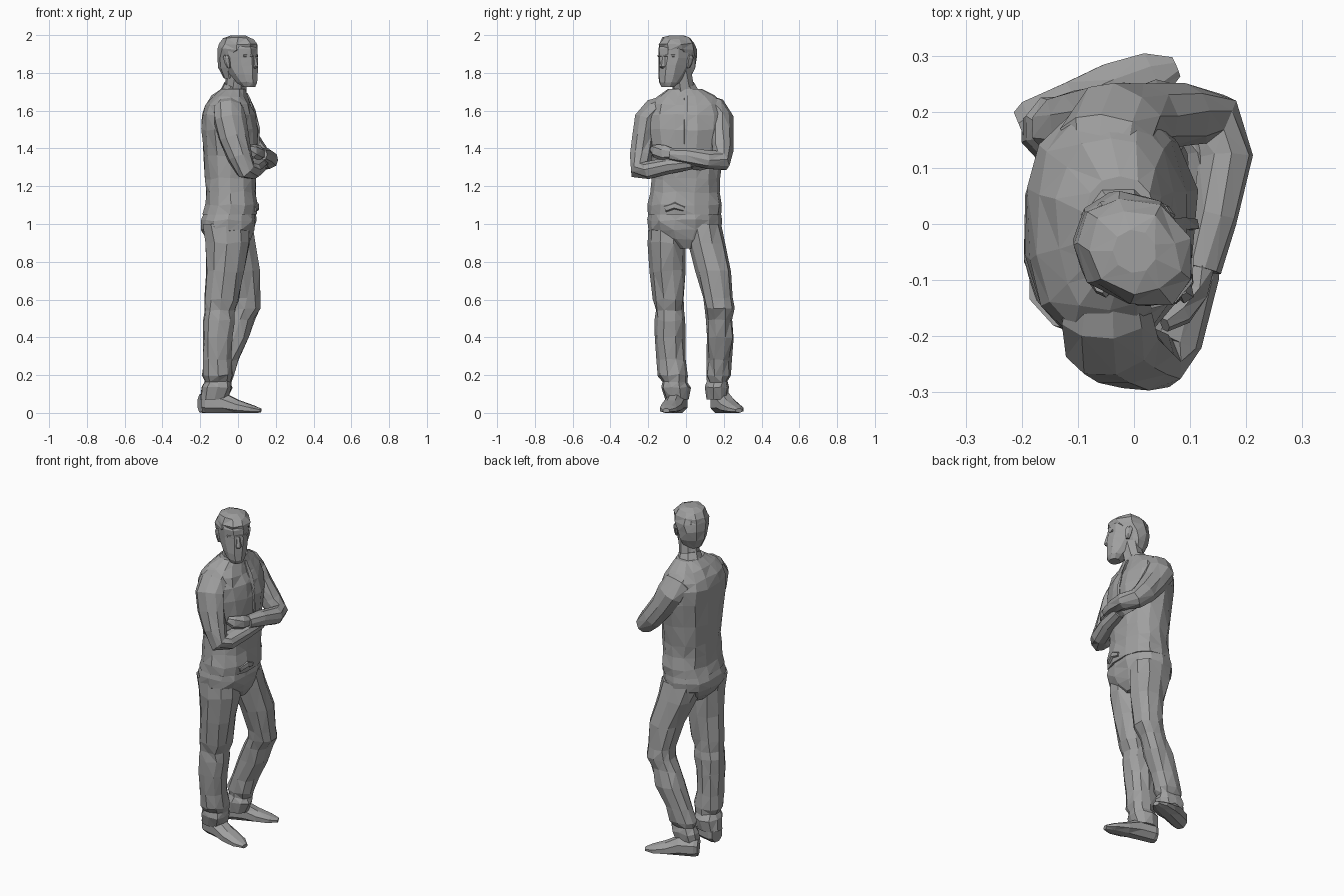
import bpy, bmesh, math, random
from mathutils import Vector, Matrix

random.seed(4)
FACE = math.radians(-40)          # the head is turned from the chest direction (+x)

# One dark grey for the whole figure
GREY = bpy.data.materials.new("dark_grey")
GREY.diffuse_color = (.35, .35, .35, 1)


def skin(name, rings, jitter=0.0, floor=False):
    """Bridge rings of points into a closed, faceted mesh."""
    bm = bmesh.new()
    loops = []
    for k, ring in enumerate(rings):
        loop = []
        for p in ring:
            p = Vector(p)
            if jitter and 0 < k < len(rings) - 1:
                p += Vector([random.uniform(-jitter, jitter) for _ in range(3)])
            if floor:
                p.z = max(p.z, 0.0)
            loop.append(bm.verts.new(p))
        loops.append(loop)
    n = len(loops[0])
    for a, b in zip(loops, loops[1:]):
        for i in range(n):
            j = (i + 1) % n
            bm.faces.new((a[i], a[j], b[j], b[i]))
    bm.faces.new(loops[0])
    bm.faces.new(loops[-1])
    bmesh.ops.triangulate(bm, faces=bm.faces[:], quad_method='SHORT_EDGE')
    bmesh.ops.recalc_face_normals(bm, faces=bm.faces[:])
    me = bpy.data.meshes.new(name)
    bm.to_mesh(me)
    bm.free()
    me.materials.append(GREY)
    ob = bpy.data.objects.new(name, me)
    bpy.context.collection.objects.link(ob)
    return ob


def stack(name, levels, n=10, power=1.0, jitter=0.006):
    """Horizontal rounded sections: (z, cx, cy, rx, ry)."""
    rings = []
    for z, cx, cy, rx, ry in levels:
        ring = []
        for i in range(n):
            a = 2 * math.pi * (i + 0.5) / n
            c, s = math.cos(a), math.sin(a)
            ring.append((cx + rx * math.copysign(abs(c) ** power, c),
                         cy + ry * math.copysign(abs(s) ** power, s), z))
        rings.append(ring)
    return skin(name, rings, jitter)


def tube(name, path, n=8, jitter=0.004, floor=False):
    """Sections across a path: (x, y, z, half width, half height)."""
    pts = [Vector(p[:3]) for p in path]
    side, rings = None, []
    for i, p in enumerate(pts):
        t = (pts[min(i + 1, len(pts) - 1)] - pts[max(i - 1, 0)]).normalized()
        side = t.cross(Vector((0, 0, 1))) if side is None else side - t * side.dot(t)
        side.normalize()
        up = side.cross(t)
        w, h = path[i][3:]
        rings.append([p + side * w * math.cos(2 * math.pi * (k + .5) / n)
                      + up * h * math.sin(2 * math.pi * (k + .5) / n) for k in range(n)])
    return skin(name, rings, jitter, floor)


# Shirt, with the loose hem over the trousers
stack("shirt", [
    (1.05, -.045, -.008, .147, .194), (1.10, -.037, -.005, .141, .194),
    (1.17, -.037, -.005, .133, .184), (1.24, -.037, 0, .136, .182),
    (1.36, -.04, 0, .146, .19), (1.50, -.042, 0, .154, .212),
    (1.58, -.05, 0, .143, .215), (1.63, -.052, 0, .123, .2),
    (1.675, -.045, 0, .095, .155), (1.715, -.025, -.005, .065, .09)],
    n=14, power=.85)
tube("shirt_front_seam", [(.045, 0, 1.69, .012, .01), (.082, 0, 1.6, .012, .01),
                          (.108, 0, 1.5, .012, .01), (.104, 0, 1.4, .012, .01)], n=4)
tube("belt_buckle", [(.085, -.11, 1.08, .012, .02), (.1, -.06, 1.095, .014, .022),
                     (.1, -.01, 1.08, .012, .015)], n=5)

# Trousers: hips and two legs, one straight and one bent
stack("trouser_hips", [
    (.87, -.04, .005, .08, .05), (.92, -.048, -.005, .118, .15),
    (.97, -.055, -.008, .145, .19), (1.02, -.052, -.008, .15, .195),
    (1.09, -.04, -.005, .13, .185)], n=14, power=.85)
stack("right_trouser_leg", [
    (1.0, -.065, -.1, .127, .098), (.9, -.055, -.1, .117, .1),
    (.75, -.067, -.098, .102, .091), (.6, -.085, -.09, .092, .081),
    (.54, -.095, -.088, .08, .076), (.49, -.097, -.087, .086, .08),
    (.4, -.107, -.087, .079, .08), (.28, -.11, -.075, .077, .078),
    (.2, -.11, -.066, .083, .078), (.165, -.107, -.06, .07, .065),
    (.135, -.112, -.055, .085, .077), (.07, -.125, -.048, .074, .062)], power=.9)
stack("left_trouser_leg", [
    (1.0, -.045, .088, .127, .098), (.9, -.02, .107, .112, .1),
    (.75, .025, .145, .094, .092), (.61, .045, .17, .078, .083),
    (.55, .04, .177, .08, .077), (.49, .01, .178, .078, .07),
    (.4, -.022, .181, .083, .073), (.28, -.075, .175, .076, .067),
    (.2, -.102, .17, .083, .065), (.165, -.105, .168, .07, .055),
    (.135, -.112, .167, .083, .065), (.07, -.13, .165, .074, .056)], power=.9)


# Shoes, flattened on the ground
def shoe(name, heel, toe):
    h, t = Vector(heel), Vector(toe)
    prof = [(0, .05, .04, .05), (.07, .05, .052, .06), (.35, .05, .054, .06),
            (.6, .03, .058, .04), (.85, .018, .048, .025), (1, .012, .02, .012)]
    path = [(*h.lerp(t, f), z, w, hh) for f, z, w, hh in prof]
    tube(name, path, jitter=0, floor=True)


shoe("right_shoe", (-.185, -.035), (.12, -.105))
shoe("left_shoe", (-.2, .165), (.075, .28))

# Folded arms: shoulder, upper arm, elbow, forearm
tube("right_sleeve", [
    (-.05, -.09, 1.645, .065, .045), (-.05, -.165, 1.605, .085, .062),
    (-.045, -.208, 1.55, .086, .066), (-.025, -.225, 1.46, .08, .064),
    (.01, -.237, 1.36, .069, .06), (.04, -.24, 1.285, .056, .056),
    (.075, -.2, 1.285, .05, .05), (.105, -.09, 1.31, .045, .045),
    (.125, .03, 1.325, .036, .038)], n=9)
tube("left_sleeve", [
    (-.05, .09, 1.645, .065, .045), (-.045, .155, 1.615, .085, .06),
    (-.03, .188, 1.56, .085, .062), (.02, .192, 1.48, .075, .06),
    (.085, .195, 1.39, .065, .058), (.14, .185, 1.335, .057, .055),
    (.165, .12, 1.34, .052, .05), (.143, .01, 1.36, .045, .043),
    (.12, -.08, 1.368, .036, .036)], n=9)

# Hands tucked against the opposite arms
tube("right_hand", [(.12, .02, 1.325, .028, .032), (.125, .07, 1.325, .026, .042),
                    (.11, .13, 1.33, .02, .036), (.09, .16, 1.34, .012, .02)], n=6)
tube("left_hand", [(.122, -.07, 1.37, .026, .03), (.112, -.12, 1.375, .026, .04),
                   (.085, -.16, 1.385, .022, .036), (.055, -.18, 1.40, .012, .02)], n=6)

# Neck and open collar
tube("neck", [(-.035, .005, 1.62, .07, .07), (-.015, -.01, 1.70, .06, .058),
              (.0, -.03, 1.82, .058, .058)])
tube("collar", [(-.03, .0, 1.67, .09, .085), (-.024, -.005, 1.71, .07, .066),
                (-.018, -.01, 1.735, .062, .058)], jitter=.003)

# Head parts are made facing +x, then turned
head = [stack("head", [
    (1.725, .07, 0, .032, .034), (1.75, .058, 0, .055, .054),
    (1.79, .032, 0, .083, .068), (1.84, .01, 0, .108, .078),
    (1.88, .002, 0, .11, .085), (1.93, -.003, 0, .112, .09),
    (1.97, -.006, 0, .09, .075), (1.99, -.006, 0, .05, .045)], n=10, jitter=.003)]
head.append(stack("hair", [
    (1.77, -.05, 0, .035, .05), (1.83, -.052, 0, .062, .078),
    (1.88, -.042, 0, .078, .09), (1.925, -.01, 0, .112, .096),
    (1.955, -.002, 0, .112, .09), (1.983, -.004, 0, .085, .072),
    (1.998, -.005, 0, .04, .038)], n=9, jitter=.006))
head.append(tube("nose", [(.105, 0, 1.89, .01, .008), (.108, 0, 1.86, .014, .014),
                          (.113, 0, 1.835, .018, .016), (.103, 0, 1.825, .012, .008)],
                 n=5, jitter=0))
head.append(tube("brow", [(.078, -.055, 1.89, .008, .007), (.102, -.02, 1.894, .01, .009),
                          (.102, .02, 1.894, .01, .009), (.078, .055, 1.89, .008, .007)],
                 n=5, jitter=0))
for s, label in ((-1, "right_ear"), (1, "left_ear")):
    head.append(stack(label, [(1.825, -.002, s * .08, .01, .008),
                              (1.85, -.006, s * .086, .018, .01),
                              (1.88, -.01, s * .091, .022, .01),
                              (1.895, -.012, s * .09, .012, .008)], n=6, jitter=0))
turn = Matrix.Translation((.005, -.052, 0)) @ Matrix.Rotation(FACE, 4, 'Z')
for part in head:
    part.data.transform(turn)
